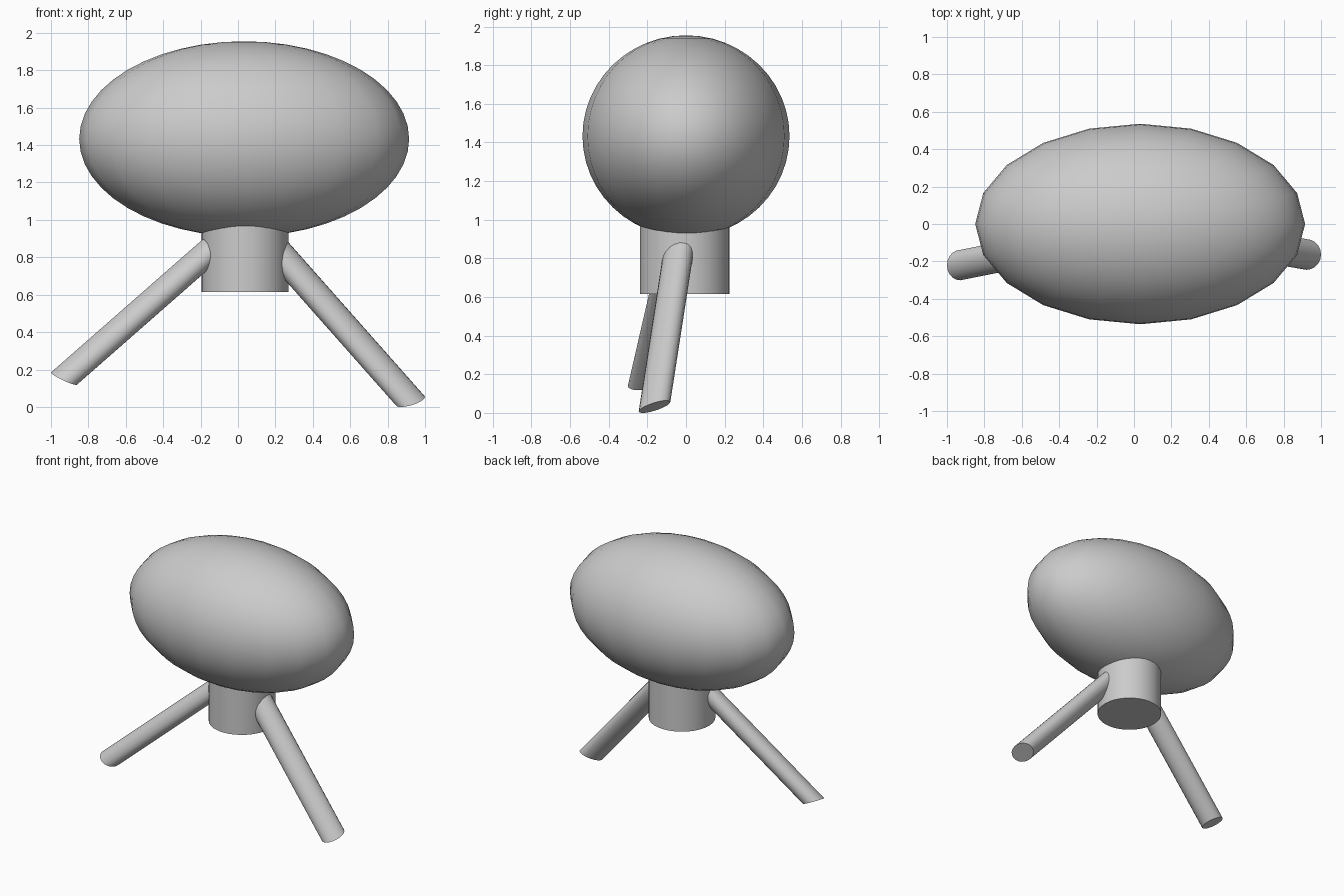
import bpy, bmesh, math
from mathutils import Vector

if "Cube" in bpy.data.objects:
    bpy.data.objects.remove(bpy.data.objects["Cube"])


def finish(name):
    obj = bpy.context.object
    obj.name = name
    obj.data.name = name
    bpy.ops.object.shade_smooth_by_angle(angle=math.radians(40))
    return obj


def leg(name, foot, radii, tilt, direction, rise, sides=20):
    """Round bar with a slanted foot, swept along a direction up into the hub."""
    bm = bmesh.new()
    shift = Vector(direction) * rise
    low, high = [], []
    for i in range(sides):
        a = 2 * math.pi * i / sides
        dx, dy = radii[0] * math.cos(a), radii[1] * math.sin(a)
        p = Vector(foot) + Vector((dx, dy, tilt[0] * dx + tilt[1] * dy))
        low.append(bm.verts.new(p))
        high.append(bm.verts.new(p + shift))
    for i in range(sides):
        j = (i + 1) % sides
        bm.faces.new((low[i], low[j], high[j], high[i]))
    bm.faces.new(low[::-1])
    bm.faces.new(high)
    bmesh.ops.recalc_face_normals(bm, faces=bm.faces)
    mesh = bpy.data.meshes.new(name)
    bm.to_mesh(mesh)
    bm.free()
    obj = bpy.data.objects.new(name, mesh)
    bpy.context.collection.objects.link(obj)
    bpy.ops.object.select_all(action='DESELECT')
    obj.select_set(True)
    bpy.context.view_layer.objects.active = obj
    finish(name)


# Egg-shaped body
bpy.ops.mesh.primitive_uv_sphere_add(segments=20, ring_count=24, radius=1,
                                     location=(0.033, 0, 1.433))
bpy.context.object.scale = (0.882, 0.536, 0.522)
bpy.ops.object.transform_apply(location=False, rotation=False, scale=True)
finish("body")

# Short round hub under the body
bpy.ops.mesh.primitive_cylinder_add(vertices=32, radius=0.232, depth=0.42,
                                    location=(0.038, -0.006, 0.825))
finish("hub")

# Splayed legs
leg("left_leg", (-0.93, -0.22, 0.152), (0.07, 0.081), (-0.46, 0.15),
    (1.14, 0.23, 1), 0.74)
leg("right_leg", (0.922, -0.163, 0.032), (0.078, 0.082), (0.27, 0.3),
    (-0.885, 0.155, 1), 0.84)
